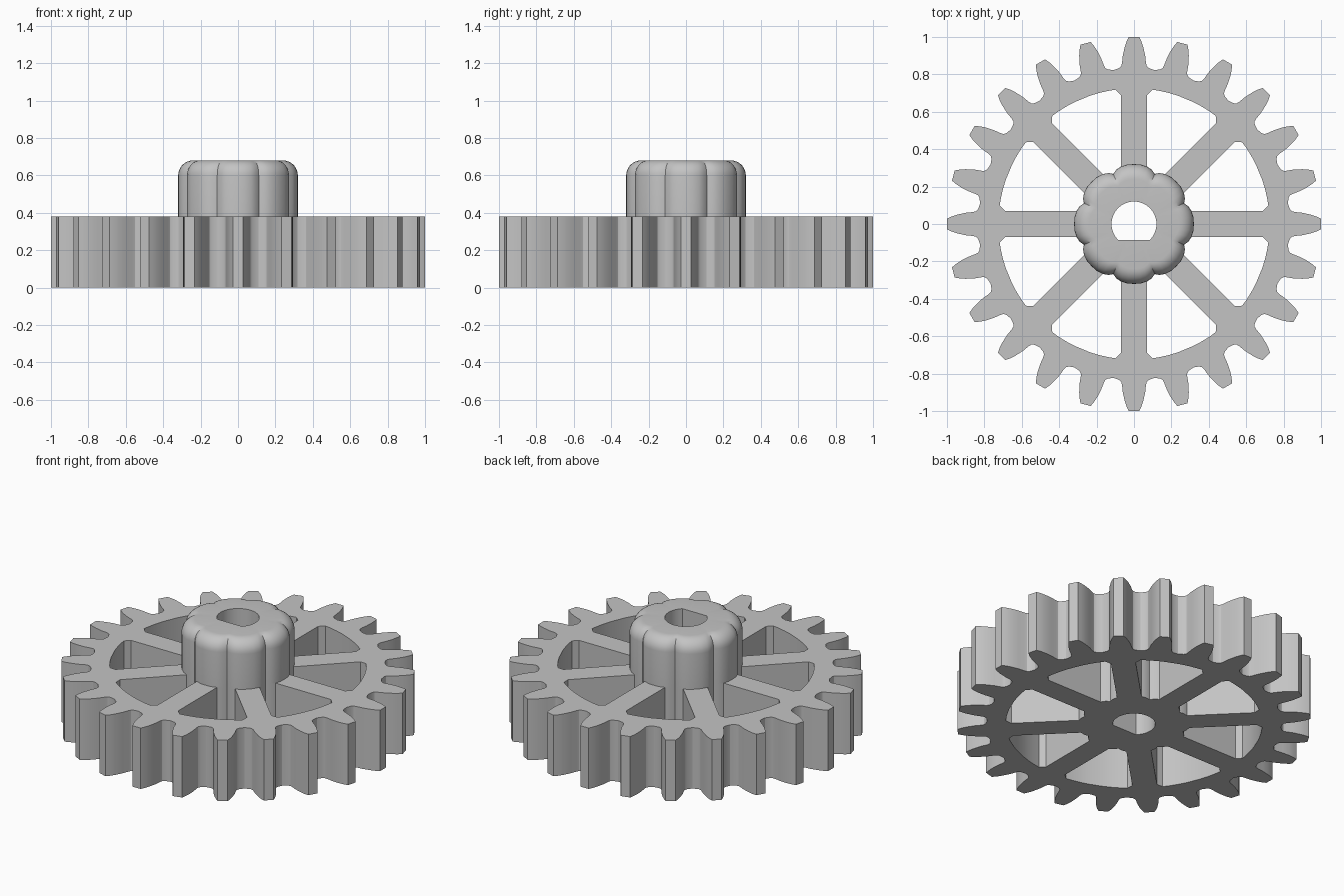
import bpy, bmesh, math

if "Cube" in bpy.data.objects:
    bpy.data.objects.remove(bpy.data.objects["Cube"])

TEETH, SPOKES = 24, 8
PLATE_TOP, HUB_TOP, FILLET = 0.38, 0.68, 0.08
BORE, FLAT = 0.12, 0.085

grey = bpy.data.materials.new("plain grey")
grey.use_nodes = True
grey.diffuse_color = (0.55, 0.55, 0.55, 1)
grey.node_tree.nodes["Principled BSDF"].inputs["Base Color"].default_value = (0.55, 0.55, 0.55, 1)


def turn(radius, degrees):
    """Point in the plane, as a complex number."""
    a = math.radians(degrees)
    return complex(radius * math.cos(a), radius * math.sin(a))


def mirrored(half, axis):
    """Reflect points across a line through the centre, in reverse order."""
    return [p.conjugate() * turn(1, 2 * axis) for p in reversed(half)]


def around(motif, count):
    return [p * turn(1, 360 * i / count) for i in range(count) for p in motif]


def finish(obj):
    obj.data.materials.clear()
    obj.data.materials.append(grey)
    bpy.ops.object.select_all(action='DESELECT')
    obj.select_set(True)
    bpy.context.view_layer.objects.active = obj
    bpy.ops.object.shade_smooth_by_angle(angle=math.radians(25))


def link(name, mesh):
    obj = bpy.data.objects.new(name, mesh)
    bpy.context.collection.objects.link(obj)
    return obj


# Toothed outline: one flank from tip to root, mirrored
flank = [complex(1.0, 0.028), complex(0.975, 0.04), complex(0.945, 0.05),
         complex(0.9, 0.06), complex(0.86, 0.064), complex(0.845, 0.068),
         complex(0.834, 0.079), turn(0.83, 180 / TEETH)]
outline = around(mirrored(flank, 0)[1:] + flank, TEETH)

# Scalloped hub outline: one lobe per spoke
lobe = [complex(0.318, 0.035), complex(0.307, 0.07), complex(0.29, 0.095), turn(0.29, 22.5)]
hub_outline = around(mirrored(lobe, 0)[1:] + [complex(0.32, 0)] + lobe, SPOKES)

# D-shaped bore sampled at the same angles as the hub
bore = []
for p in hub_outline:
    q = p / abs(p) * BORE
    bore.append(q * min(1, FLAT / -q.imag) if q.imag < -FLAT else q)

# Window between two spokes
edge = list(reversed(lobe[1:])) + [complex(0.69, 0.07), complex(0.718, 0.10)]
edge += [turn(0.725, a) for a in (11, 15, 19)]
window = edge + mirrored(edge, 22.5)[:-1]
windows = [[p * turn(1, 45 * i) for p in window] for i in range(SPOKES)]

# Gear wheel: filled outline with holes, extruded
curve = bpy.data.curves.new("wheel_profile", 'CURVE')
curve.dimensions, curve.fill_mode = '2D', 'BOTH'
curve.extrude = PLATE_TOP / 2
for loop in [outline, bore] + windows:
    spline = curve.splines.new('POLY')
    spline.points.add(len(loop) - 1)
    for point, p in zip(spline.points, loop):
        point.co = (p.real, p.imag, 0, 1)
    spline.use_cyclic_u = True
profile = link("wheel_profile", curve)
bpy.context.view_layer.update()
evaluated = profile.evaluated_get(bpy.context.evaluated_depsgraph_get())
mesh = bpy.data.meshes.new_from_object(evaluated)
bpy.data.objects.remove(profile)
bm = bmesh.new()
bm.from_mesh(mesh)
bmesh.ops.remove_doubles(bm, verts=bm.verts, dist=0.0001)
bmesh.ops.translate(bm, verts=bm.verts, vec=(0, 0, PLATE_TOP / 2))
bmesh.ops.recalc_face_normals(bm, faces=bm.faces)
bm.to_mesh(mesh)
bm.free()
finish(link("gear_wheel", mesh))

# Hub: outline lofted up over a rounded shoulder and down the bore
levels = [(hub_outline, PLATE_TOP)]
for i in range(9):
    a = math.radians(90 * i / 8)
    scale = 1 - FILLET * (1 - math.cos(a)) / 0.32
    levels.append(([p * scale for p in hub_outline], HUB_TOP - FILLET + FILLET * math.sin(a)))
levels += [(bore, HUB_TOP), (bore, PLATE_TOP)]
bm = bmesh.new()
rings = [[bm.verts.new((p.real, p.imag, z)) for p in loop] for loop, z in levels]
count = len(hub_outline)
for low, high in zip(rings, rings[1:]):
    for i in range(count):
        j = (i + 1) % count
        bm.faces.new((low[i], low[j], high[j], high[i]))
mesh = bpy.data.meshes.new("hub")
bm.to_mesh(mesh)
bm.free()
finish(link("hub", mesh))
